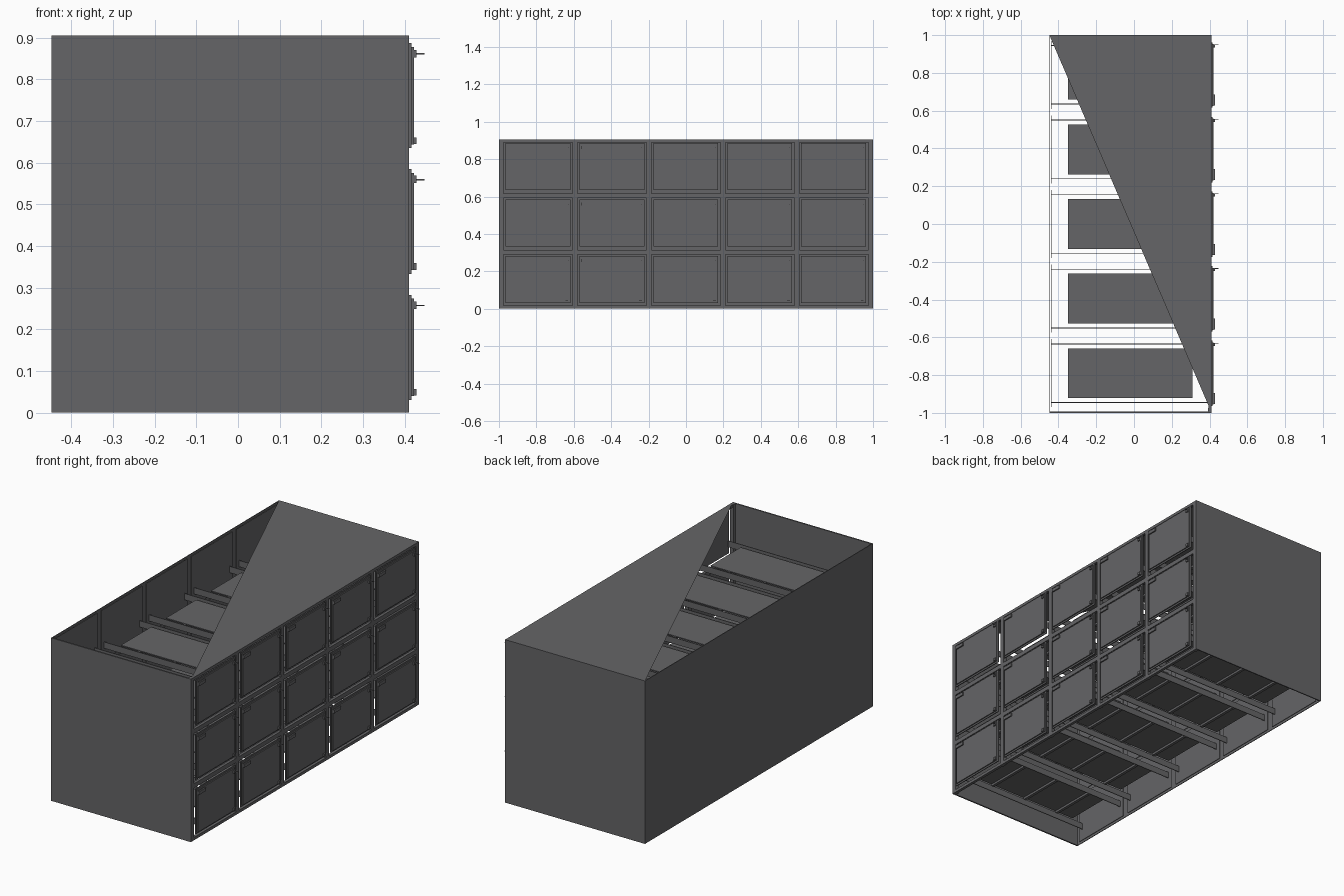
import bpy, bmesh
from mathutils import Vector

if "Cube" in bpy.data.objects:
    bpy.data.objects.remove(bpy.data.objects["Cube"])

mat = bpy.data.materials.new("dark grey steel")
mat.diffuse_color = (0.13, 0.13, 0.135, 1)
mat.use_nodes = True
mat.node_tree.nodes["Principled BSDF"].inputs["Base Color"].default_value = mat.diffuse_color

X0, X1, H = -0.448, 0.411, 0.905      # cabinet shell
PITCH_Y, PITCH_Z = 0.395, 0.302       # compartment spacing


def finish(name, bm):
    bmesh.ops.recalc_face_normals(bm, faces=bm.faces)
    me = bpy.data.meshes.new(name)
    bm.to_mesh(me)
    bm.free()
    me.materials.append(mat)
    ob = bpy.data.objects.new(name, me)
    bpy.context.collection.objects.link(ob)
    return ob


def add_box(bm, x, y, z):
    """Add a box given (min, max) ranges on each axis."""
    r = bmesh.ops.create_cube(bm, size=1)
    for v in r["verts"]:
        v.co = Vector([a + (c + 0.5) * (b - a) for c, (a, b) in zip(v.co, (x, y, z))])


def boxes(name, ranges):
    bm = bmesh.new()
    for r in ranges:
        add_box(bm, *r)
    return finish(name, bm)


cols = [(i - 2) * PITCH_Y for i in range(5)]
rows = [i * PITCH_Z for i in range(3)]
posts = [(i - 2.5) * PITCH_Y for i in range(6)]

# outer walls
boxes("front_wall", [((X0, X1), (-1.0, -0.992), (0, H))])
boxes("back_wall", [((X0, X1), (0.994, 1.0), (0, H))])
boxes("left_wall", [((X0, X0 + 0.004), (-1, 1), (0, H))])

# half roof, a single triangle
bm = bmesh.new()
bm.faces.new([bm.verts.new(p) for p in ((X0, 1, H), (X1, -1, H), (X1, 1, H))])
finish("roof", bm)

# grid frame that holds the doors
frame = [((X1 - 0.02, X1), (y - 0.013, y + 0.013), (0, H)) for y in posts]
frame += [((X1 - 0.016, X1), (-1, 1), (max(0, z - 0.012), min(H, z + 0.012)))
          for z in (0.004, 0.302, 0.604, 0.901)]
boxes("door_frame", frame)

# inner lining of the left wall
boxes("lining_panels", [((X0 + 0.008, X0 + 0.011), (y - 0.18, y + 0.18), (z + 0.01, z + 0.292))
                        for y in cols for z in rows])

# trays with ribs beneath and rails on both sides
trays, ribs, rails = [], [], []
for y in cols:
    for z in rows:
        trays.append(((-0.35, 0.31), (y - 0.132, y + 0.132), (z + 0.1, z + 0.106)))
        for x in (-0.24, -0.02, 0.2):
            ribs.append(((x - 0.008, x + 0.008), (y - 0.13, y + 0.13), (z + 0.088, z + 0.1)))
        for s in (-0.155, 0.155):
            rails.append(((X0 + 0.008, X1 - 0.01), (y + s - 0.002, y + s + 0.002),
                          (z + 0.075, z + 0.11)))
boxes("trays", trays)
boxes("tray_ribs", ribs)
boxes("tray_rails", rails)

# doors: backing slab, raised panel, handle, hinges and pin
slabs, panels, handles, hinges, pins = [], [], [], [], []
for y in cols:
    for z in rows:
        c = z + 0.157
        slabs.append(((X1, 0.416), (y - 0.174, y + 0.172), (c - 0.126, c + 0.126)))
        panels.append(((0.416, 0.422), (y - 0.165, y + 0.163), (c - 0.117, c + 0.117)))
        handles.append(((0.422, 0.429), (y - 0.163, y - 0.105), (c + 0.092, c + 0.11)))
        for dz in (-0.108, 0.1):
            hinges.append(((0.422, 0.429), (y + 0.145, y + 0.16), (c + dz - 0.008, c + dz + 0.008)))
        pins.append(((0.422, 0.448), (y + 0.158, y + 0.161), (c + 0.099, c + 0.102)))
boxes("door_slabs", slabs)
boxes("door_panels", panels)
boxes("door_handles", handles)
boxes("door_hinges", hinges)
boxes("hinge_pins", pins)
